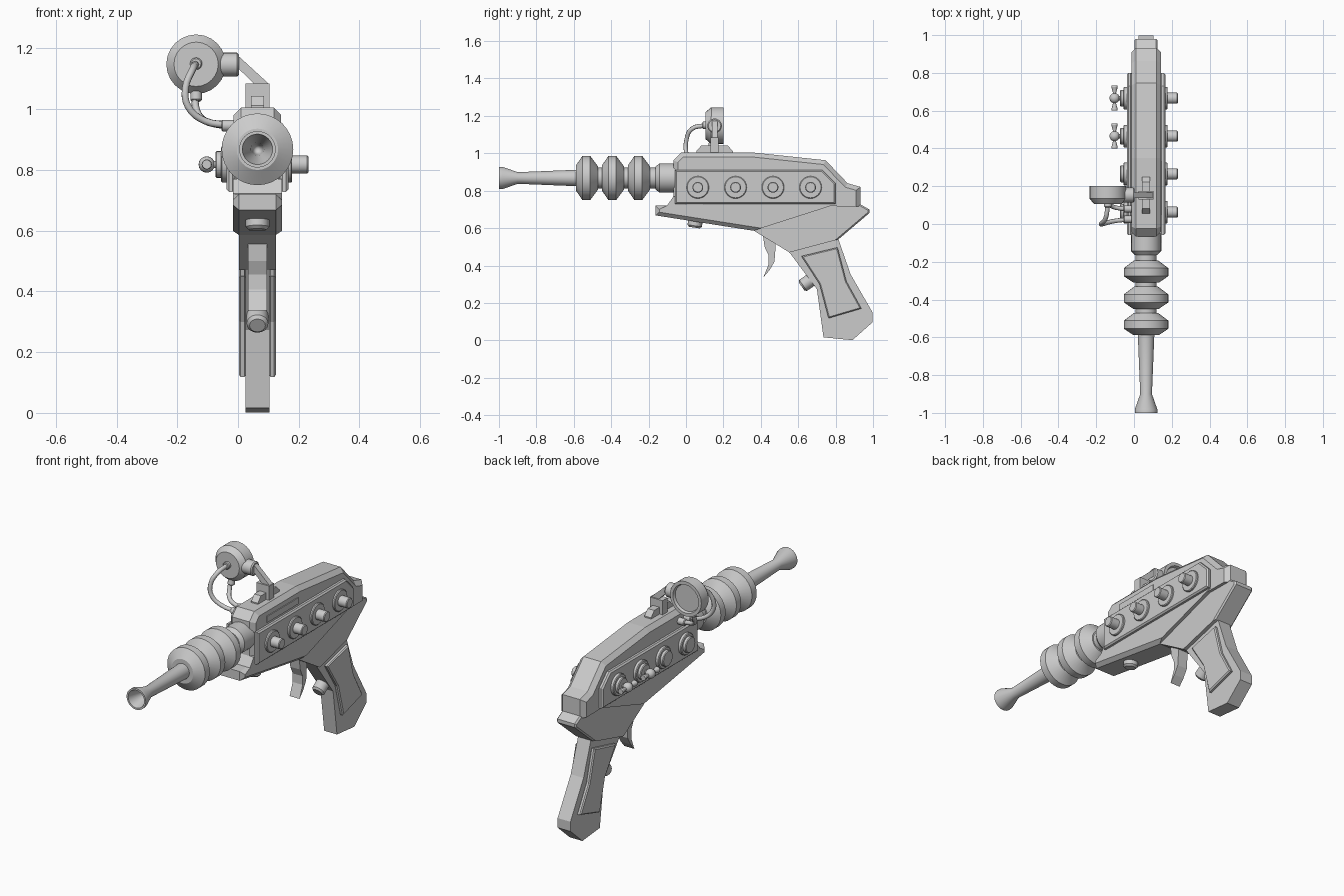
import bpy, bmesh, math
from mathutils import Vector

old = bpy.data.objects.get("Cube")
if old:
    bpy.data.objects.remove(old, do_unlink=True)

CX, BZ = 0.064, 0.868          # centre plane and barrel height
grey = bpy.data.materials.new("plain_grey")
grey.use_nodes = True
grey.diffuse_color = (0.6, 0.6, 0.6, 1)
grey.node_tree.nodes["Principled BSDF"].inputs["Base Color"].default_value = (0.6, 0.6, 0.6, 1)


def finish(name, bm, smooth=False):
    bmesh.ops.recalc_face_normals(bm, faces=bm.faces)
    me = bpy.data.meshes.new(name)
    bm.to_mesh(me)
    bm.free()
    me.materials.append(grey)
    ob = bpy.data.objects.new(name, me)
    bpy.context.collection.objects.link(ob)
    if smooth:
        bpy.ops.object.select_all(action='DESELECT')
        ob.select_set(True)
        bpy.context.view_layer.objects.active = ob
        bpy.ops.object.shade_smooth_by_angle(angle=math.radians(30))
    return ob


def prism(name, pts, half, x=CX, bevel=0, rule=lambda y, z: True):
    """Side profile (y, z) extruded across x; rim edges passing the rule are chamfered."""
    bm = bmesh.new()
    face = bm.faces.new([bm.verts.new((x - half, y, z)) for y, z in pts])
    ext = bmesh.ops.extrude_face_region(bm, geom=[face], use_keep_orig=True)
    new = [v for v in ext["geom"] if isinstance(v, bmesh.types.BMVert)]
    bmesh.ops.translate(bm, verts=new, vec=(2 * half, 0, 0))
    bmesh.ops.recalc_face_normals(bm, faces=bm.faces)
    if bevel:
        rim = []
        for e in bm.edges:
            a, b = e.verts[0].co, e.verts[1].co
            m = (a + b) / 2
            if abs(a.x - b.x) < 1e-5 and rule(m.y, m.z):
                rim.append(e)
        bmesh.ops.bevel(bm, geom=rim, offset=bevel, segments=1, affect='EDGES')
    return finish(name, bm)


def lathe(name, profile, origin, axis, steps=24):
    """Profile of (distance along axis, radius) spun round the axis."""
    bm = bmesh.new()
    vs = [bm.verts.new((r, 0, t)) for t, r in profile]
    es = [bm.edges.new(p) for p in zip(vs, vs[1:])]
    bmesh.ops.spin(bm, geom=vs + es, cent=(0, 0, 0), axis=(0, 0, 1),
                   angle=2 * math.pi, steps=steps)
    bmesh.ops.remove_doubles(bm, verts=bm.verts, dist=1e-5)
    q = Vector((0, 0, 1)).rotation_difference(Vector(axis).normalized())
    bmesh.ops.rotate(bm, verts=bm.verts, cent=(0, 0, 0), matrix=q.to_matrix())
    bmesh.ops.translate(bm, verts=bm.verts, vec=origin)
    return finish(name, bm, True)


def cylinder(name, origin, axis, length, r, edge=0.004, steps=24):
    return lathe(name, [(0, 0), (0, r), (length - edge, r), (length, r - edge), (length, 0)],
                 origin, axis, steps)


def cable(name, pts, r):
    cu = bpy.data.curves.new(name, 'CURVE')
    cu.dimensions = '3D'
    cu.bevel_depth, cu.bevel_resolution, cu.resolution_u = r, 2, 4
    sp = cu.splines.new('BEZIER')
    sp.bezier_points.add(len(pts) - 1)
    for p, co in zip(sp.bezier_points, pts):
        p.co = co
        p.handle_left_type = p.handle_right_type = 'AUTO'
    cu.materials.append(grey)
    ob = bpy.data.objects.new(name, cu)
    bpy.context.collection.objects.link(ob)


# Main body
prism("upper_body", [(-0.067, 0.73), (-0.067, 0.962), (-0.024, 1.005), (0.35, 1.005),
                     (0.746, 0.963), (0.864, 0.84), (0.933, 0.82), (0.933, 0.715)],
      0.078, bevel=0.024, rule=lambda y, z: z > 0.75)
prism("lower_frame", [(-0.163, 0.668), (-0.163, 0.72), (-0.1, 0.722), (-0.067, 0.77),
                      (0.0, 0.77), (0.0, 0.727), (0.8, 0.727), (0.36, 0.586)],
      0.081, bevel=0.02, rule=lambda y, z: (z < 0.7 and y < 0.3) or y < -0.12)
prism("rear_frame", [(0.3, 0.62), (0.36, 0.588), (0.553, 0.47), (0.815, 0.54), (0.98, 0.68),
                     (0.98, 0.70), (0.933, 0.727), (0.3, 0.74)],
      0.061, bevel=0.008, rule=lambda y, z: y > 0.85)
for side, label in ((1, "left"), (-1, "right")):
    prism(label + "_side_plate", [(-0.058, 0.728), (-0.058, 0.91), (0.73, 0.91), (0.8, 0.84),
                                  (0.8, 0.728)],
          0.014, CX + side * 0.088, 0.008)
prism("side_slot_plate", [(0.05, 0.92), (0.05, 0.955), (0.33, 0.955), (0.33, 0.92)],
      0.004, CX + 0.079)

# Grip, grip panels and trigger
prism("grip", [(0.553, 0.47), (0.70, 0.273), (0.735, 0.016), (0.89, 0.001), (0.997, 0.096),
               (0.997, 0.15), (0.88, 0.353), (0.815, 0.54), (0.6, 0.55)], 0.04)
for side, label in ((1, "left"), (-1, "right")):
    prism(label + "_grip_panel", [(0.617, 0.45), (0.81, 0.497), (0.858, 0.315), (0.938, 0.17),
                                  (0.762, 0.118), (0.714, 0.30)],
          0.012, CX + side * 0.049, 0.006)
prism("trigger", [(0.41, 0.57), (0.42, 0.50), (0.441, 0.455), (0.441, 0.406), (0.414, 0.337),
                  (0.446, 0.374), (0.473, 0.42), (0.479, 0.50), (0.479, 0.57)], 0.031)
cylinder("grip_button", (CX, 0.70, 0.345), (0, -0.82, -0.57), 0.1, 0.036, 0.01, 16)
cylinder("front_button", (CX, 0.055, 0.67), (0, -0.15, -1), 0.068, 0.039, 0.01, 16)

# Barrel: flared muzzle, three discharge rings and rear collar
lathe("muzzle", [(0.3, 0), (0.12, 0.018), (0.09, 0.022), (0.012, 0.047), (0, 0.05), (0, 0.06),
                 (0.018, 0.06), (0.1, 0.031), (0.42, 0.044), (0.43, 0)],
      (CX, -1, BZ), (0, 1, 0), 32)
cylinder("barrel_core", (CX, -0.58, BZ), (0, 1, 0), 0.55, 0.055, steps=32)
for i in range(3):
    lathe(f"barrel_ring_{i + 1}", [(0, 0), (0, 0.068), (0.034, 0.118), (0.076, 0.118),
                                   (0.118, 0.062), (0.118, 0)],
          (CX, -0.588 + i * 0.139, BZ), (0, 1, 0), 32)
lathe("barrel_collar", [(0, 0), (0, 0.06), (0.02, 0.078), (0.12, 0.078), (0.12, 0)],
      (CX, -0.163, BZ), (0, 1, 0), 32)

# Side knobs: pegs on one side, discs and wing nuts on the other
KZ = 0.818
for i, y in enumerate((0.063, 0.265, 0.465, 0.666)):
    cylinder(f"left_washer_{i + 1}", (CX + 0.09, y, KZ), (1, 0, 0), 0.024, 0.06)
    cylinder(f"left_peg_{i + 1}", (CX + 0.09, y, KZ), (1, 0, 0), 0.078, 0.029)
    cylinder(f"right_washer_{i + 1}", (CX - 0.09, y, KZ), (-1, 0, 0), 0.03, 0.06)
    cylinder(f"right_disc_{i + 1}", (CX - 0.09, y, KZ), (-1, 0, 0), 0.048, 0.044)
    if i > 1:
        hub = (-0.103, y, KZ)
        cylinder(f"wing_stem_{i}", (-0.06, y, KZ), (-1, 0, 0), 0.04, 0.012, steps=12)
        ball = [(-0.027 * math.cos(a * math.pi / 8), 0.027 * math.sin(a * math.pi / 8))
                for a in range(9)]
        lathe(f"wing_hub_{i}", ball, hub, (0, 1, 0), 16)
        for d in (1, -1):
            lathe(f"wing_{i}_{'rear' if d > 0 else 'front'}",
                  [(0, 0), (0, 0.008), (0.03, 0.009), (0.06, 0.017), (0.066, 0.015), (0.066, 0)],
                  hub, (0, d, 0), 12)

# Sight mount and slanted arm
prism("mount_rail", [(0.056, 0.99), (0.056, 1.012), (0.083, 1.043), (0.222, 1.043),
                     (0.25, 1.012), (0.25, 0.99)], 0.021)
prism("mount_block", [(0.13, 0.99), (0.13, 1.085), (0.175, 1.085), (0.175, 0.99)], 0.04)
bm = bmesh.new()
arm = [bm.verts.new((x, 0.138, z)) for x, z in
       ((-0.01, 1.145), (-0.01, 1.178), (0.005, 1.172), (0.1, 1.085), (0.062, 1.075))]
ext = bmesh.ops.extrude_face_region(bm, geom=[bm.faces.new(arm)], use_keep_orig=True)
bmesh.ops.translate(bm, vec=(0, 0.03, 0),
                    verts=[v for v in ext["geom"] if isinstance(v, bmesh.types.BMVert)])
finish("mount_arm", bm)

# Round sight pod with recessed rear face
lathe("sight_pod", [(0, 0), (0, 0.073), (0.03, 0.098), (0.095, 0.098), (0.095, 0.08),
                    (0.08, 0.075), (0.08, 0)], (-0.138, 0.105, 1.148), (0, 1, 0))
cylinder("sight_hinge", (-0.06, 0.153, 1.147), (1, 0, 0), 0.063, 0.039, 0.006)

# Cables from the pod to the body
cable("front_cable", [(-0.138, 0.11, 1.15), (-0.15, 0.03, 1.13), (-0.173, 0.002, 1.07),
                      (-0.165, 0.0, 1.01), (-0.11, 0.015, 0.962), (-0.02, 0.025, 0.947)], 0.012)
cable("lower_cable", [(-0.138, 0.14, 1.06), (-0.14, 0.125, 1.01), (-0.118, 0.095, 0.968),
                      (-0.07, 0.082, 0.95), (-0.02, 0.08, 0.947)], 0.012)
for n, y in (("front", 0.025), ("lower", 0.08)):
    cylinder(n + "_cable_socket", (0.0, y, 0.946), (-1, 0, 0), 0.055, 0.019, steps=16)
cylinder("front_cable_plug", (-0.138, 0.11, 1.15), (0, -1, 0), 0.022, 0.02, steps=16)
cylinder("lower_cable_plug", (-0.138, 0.142, 1.06), (0, -0.2, -1), 0.034, 0.019, steps=16)
